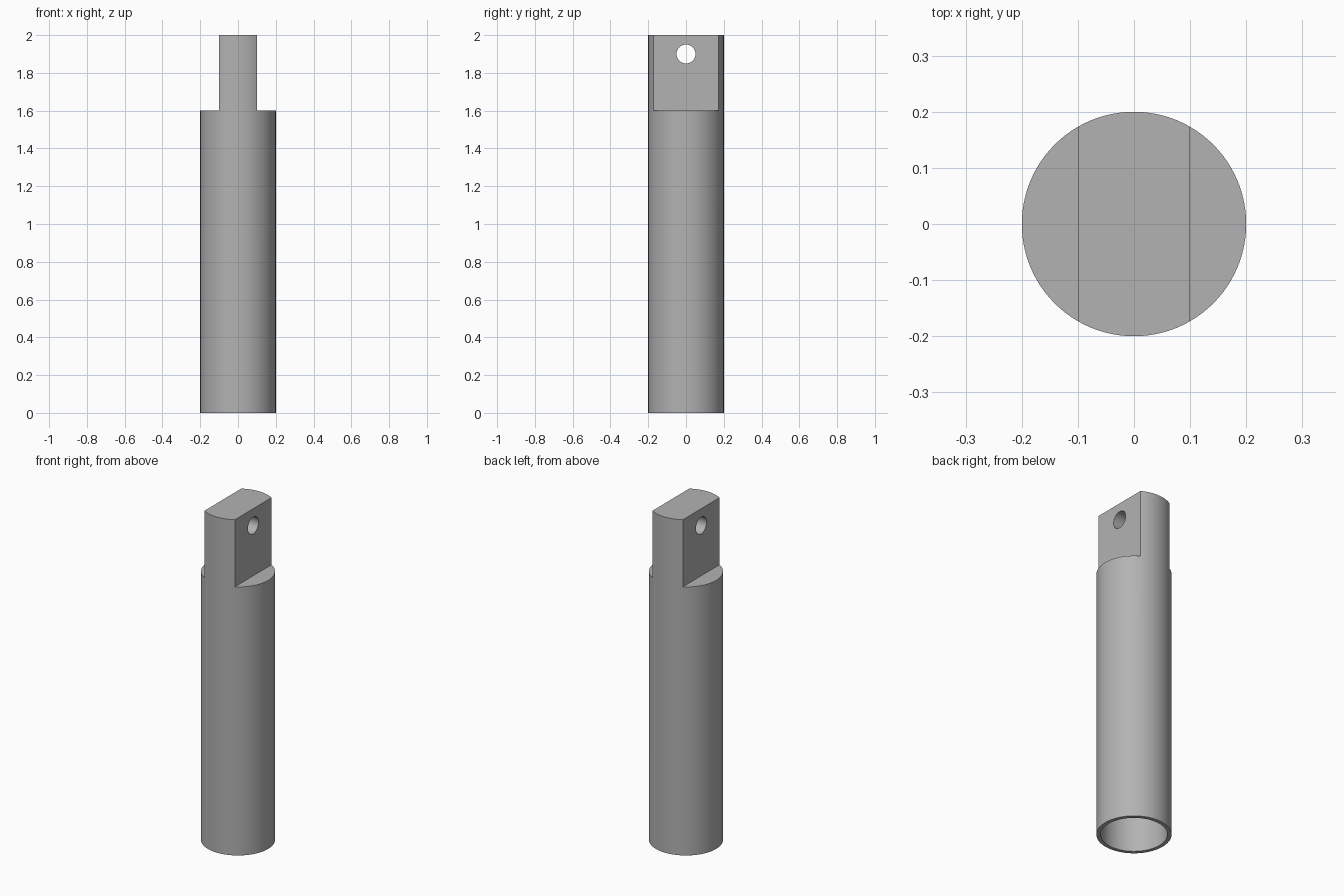
import bpy
import math

default = bpy.data.objects.get("Cube")
if default:
    bpy.data.objects.remove(default, do_unlink=True)

RADIUS, HEIGHT = 0.2, 2.0
SHOULDER = 1.6          # where the flat tongue begins
TONGUE = 0.1            # half thickness of the tongue
BORE_RADIUS, BORE_DEPTH = 0.178, 1.5

steel = bpy.data.materials.new("grey steel")
steel.use_nodes = True
colour = (0.45, 0.45, 0.45, 1)
steel.diffuse_color = colour
steel.node_tree.nodes["Principled BSDF"].inputs["Base Color"].default_value = colour


def cylinder(name, radius, depth, location, rotation=(0, 0, 0), sides=96):
    bpy.ops.mesh.primitive_cylinder_add(vertices=sides, radius=radius, depth=depth,
                                        location=location, rotation=rotation)
    bpy.context.object.name = name
    return bpy.context.object


def block(name, size, location):
    bpy.ops.mesh.primitive_cube_add(size=1, location=location)
    obj = bpy.context.object
    obj.name, obj.scale = name, size
    return obj


# Round rod
rod = cylinder("rod", RADIUS, HEIGHT, (0, 0, HEIGHT / 2))
rod.data.materials.append(steel)

# Cutters: bore from below, cross hole for the pin, and a flat on each side
cutters = [
    cylinder("bore_cutter", BORE_RADIUS, BORE_DEPTH * 2, (0, 0, 0)),
    cylinder("pin_hole_cutter", 0.05, 1, (0, 0, 1.9), (0, math.pi / 2, 0), 48),
]
for side, sign in (("left", 1), ("right", -1)):
    cutters.append(block(side + "_flat_cutter", (0.4, 1, 1),
                         (sign * (TONGUE + 0.2), 0, SHOULDER + 0.5)))

for cutter in cutters:
    cutter.hide_render = True
    cutter.data.materials.append(steel)
    cut = rod.modifiers.new(cutter.name, 'BOOLEAN')
    cut.operation, cut.solver, cut.object = 'DIFFERENCE', 'EXACT', cutter

# Apply the cuts and discard the cutters
bpy.ops.object.select_all(action='DESELECT')
rod.select_set(True)
bpy.context.view_layer.objects.active = rod
for name in [m.name for m in rod.modifiers]:
    bpy.ops.object.modifier_apply(modifier=name)
for cutter in cutters:
    bpy.data.objects.remove(cutter, do_unlink=True)

bpy.ops.object.shade_smooth_by_angle(angle=math.radians(30))
